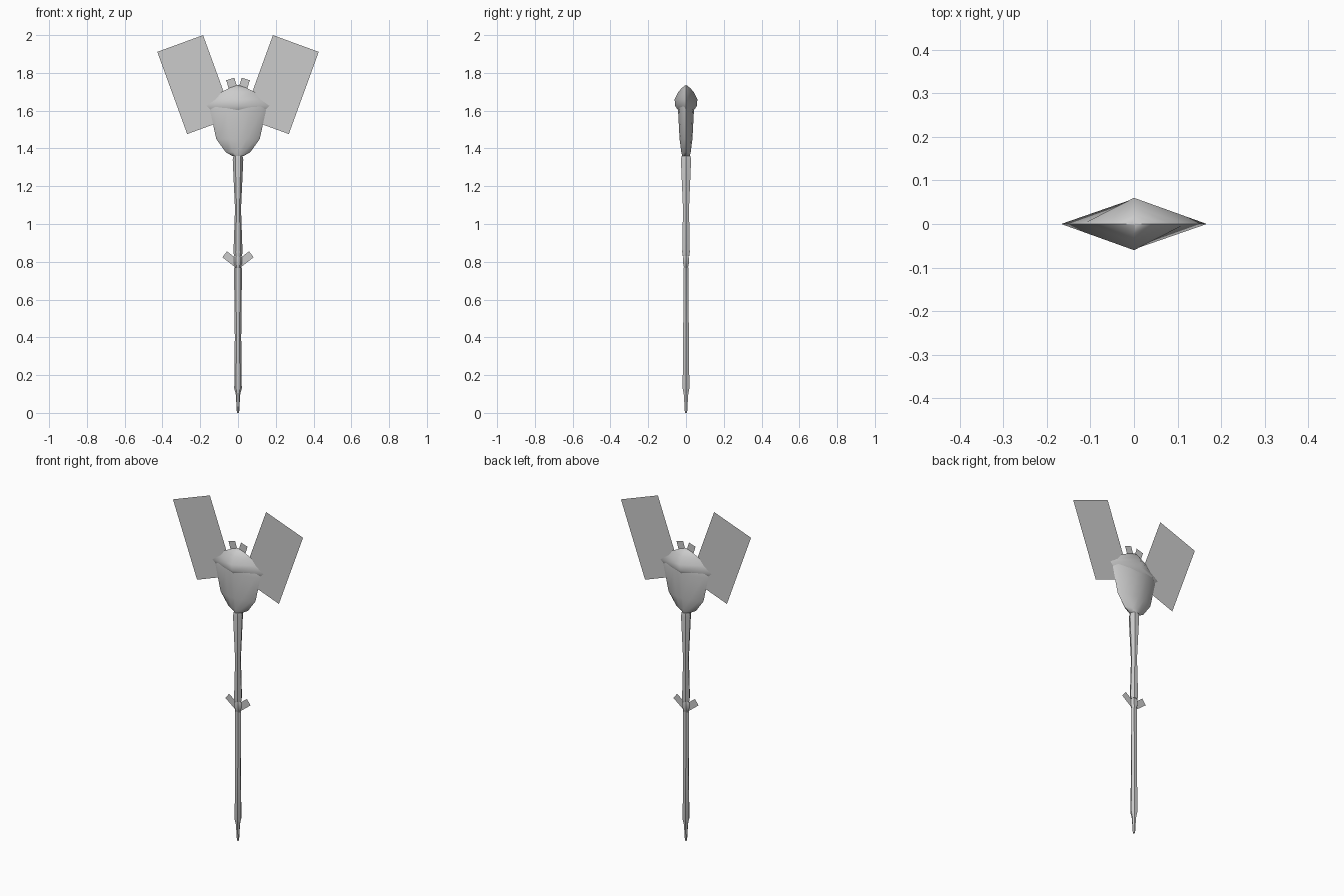
import bpy, bmesh, math
from mathutils import Vector

cube = bpy.data.objects.get("Cube")
if cube:
    bpy.data.objects.remove(cube)

grey = bpy.data.materials.new("grey")
grey.use_nodes = True
COLOUR = (0.6, 0.6, 0.6, 1)
grey.diffuse_color = COLOUR
grey.node_tree.nodes["Principled BSDF"].inputs["Base Color"].default_value = COLOUR


def finish(name, bm, smooth=None):
    mesh = bpy.data.meshes.new(name)
    bm.to_mesh(mesh)
    bm.free()
    obj = bpy.data.objects.new(name, mesh)
    bpy.context.collection.objects.link(obj)
    mesh.materials.append(grey)
    if smooth:
        bpy.ops.object.select_all(action='DESELECT')
        obj.select_set(True)
        bpy.context.view_layer.objects.active = obj
        bpy.ops.object.shade_smooth_by_angle(angle=math.radians(smooth))
    return obj


def loft(name, section, rings, smooth):
    """Join scaled copies of a section; each ring is (z, half width, half depth)."""
    bm = bmesh.new()
    loops = [[bm.verts.new((x * w, y * d, z)) for x, y in section] for z, w, d in rings]
    n = len(section)
    for a, b in zip(loops, loops[1:]):
        for i in range(n):
            j = (i + 1) % n
            bm.faces.new((a[i], a[j], b[j], b[i]))
    bm.faces.new(loops[0])
    bm.faces.new(loops[-1])
    bmesh.ops.recalc_face_normals(bm, faces=bm.faces)
    return finish(name, bm, smooth)


def blade_pair(name, centre, width, length, angle):
    """Thin rectangles leaning outward on each side."""
    for side, label in ((1, "left"), (-1, "right")):
        a = math.radians(angle)
        along = Vector((side * math.sin(a), 0, math.cos(a))) * length / 2
        across = Vector((side * math.cos(a), 0, -math.sin(a))) * width / 2
        c = Vector((side * centre[0], 0, centre[1]))
        bm = bmesh.new()
        bm.faces.new([bm.verts.new(c + across * s + along * t)
                      for s, t in ((-1, -1), (1, -1), (1, 1), (-1, 1))])
        finish(f"{label}_{name}", bm)


hexagon = [(math.cos(i * math.pi / 3), math.sin(i * math.pi / 3) / 0.866) for i in range(6)]
diamond = [(1, 0), (0, 1), (-1, 0), (0, -1)]
lens = [(1, 0), (0.85, 0.35), (0.4, 0.8), (0, 1), (-0.4, 0.8), (-0.85, 0.35),
        (-1, 0), (-0.85, -0.35), (-0.4, -0.8), (0, -1), (0.4, -0.8), (0.85, -0.35)]

# Shaft sections from the tip upward
loft("tip", hexagon, [(0, .006, .006), (.09, .011, .011), (.11, .014, .014)], 40)
loft("lower_shaft", hexagon, [(.1, .012, .012), (.13, .02, .018), (.4, .017, .015),
                              (.75, .021, .013), (.77, .021, .013)], 40)
loft("knot", hexagon, [(.77, .012, .011), (.79, .022, .015), (.82, .022, .015),
                       (.84, .012, .012)], 40)
loft("upper_shaft", hexagon, [(.83, .021, .018), (.85, .024, .02), (1.08, .016, .016),
                              (1.34, .028, .027), (1.36, .024, .024)], 40)

# Head: a lens-shaped cup under a flared cap
loft("cup", lens, [(1.36, .03, .02), (1.38, .065, .025), (1.45, .115, .034),
                   (1.6, .148, .042), (1.63, .14, .04)], 50)
loft("cap", diamond, [(1.6, .14, .04), (1.625, .167, .058), (1.66, .118, .06),
                      (1.7, .085, .04), (1.72, .045, .022), (1.735, .004, .003)], 60)

# Blades
blade_pair("wing", (.227, 1.738), .258, .463, 20)
blade_pair("crest", (.032, 1.738), .045, .062, 17)
blade_pair("thorn", (.035, .812), .04, .09, 52)
